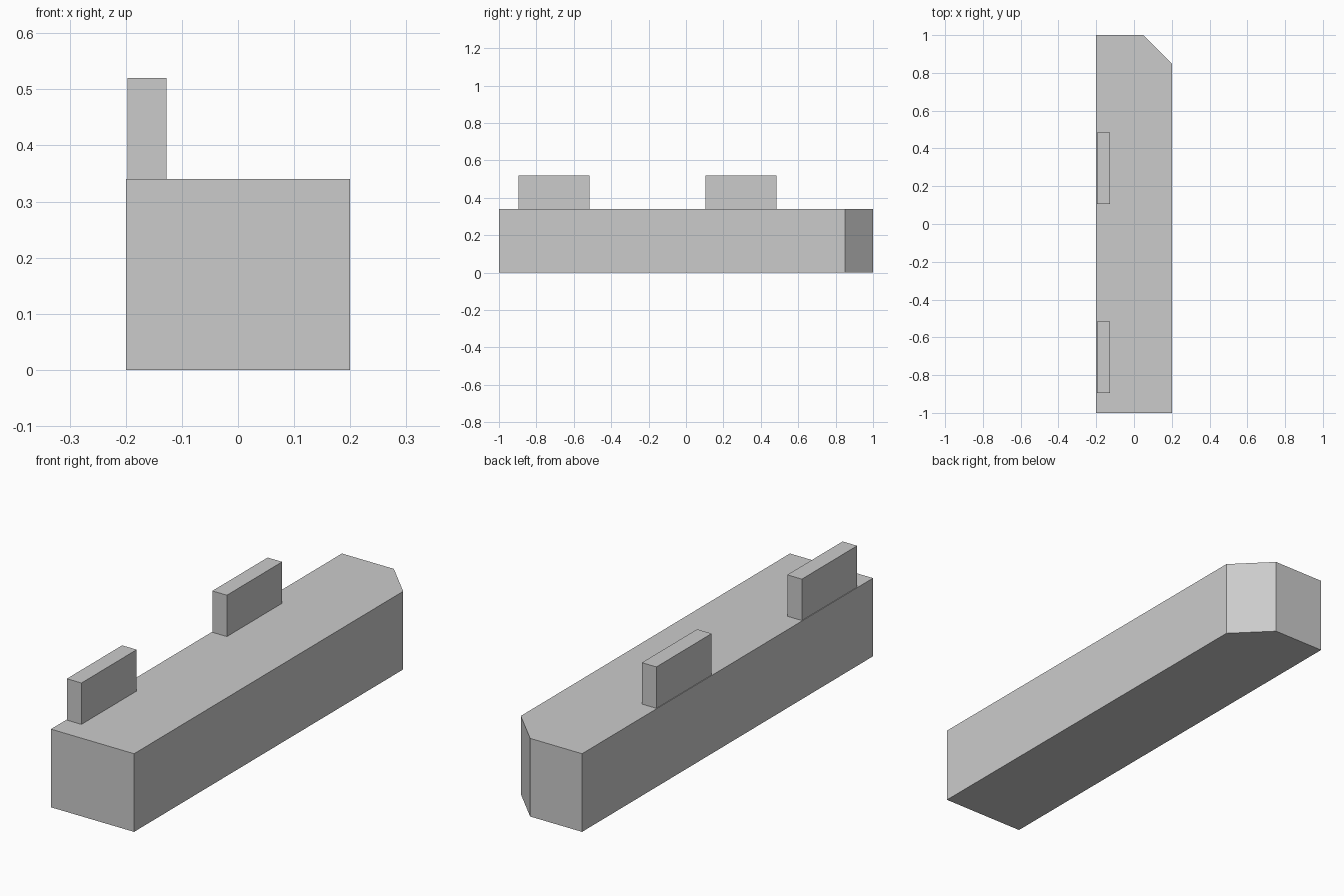
import bpy
import bmesh

cube = bpy.data.objects.get("Cube")
if cube:
    bpy.data.objects.remove(cube, do_unlink=True)

GREY = (0.6, 0.6, 0.6, 1.0)
grey = bpy.data.materials.new("plain grey")
grey.use_nodes = True
grey.diffuse_color = GREY
grey.node_tree.nodes["Principled BSDF"].inputs["Base Color"].default_value = GREY


def prism(name, outline, bottom, top):
    """Extrude a flat outline straight up into a solid."""
    bm = bmesh.new()
    base = bm.faces.new([bm.verts.new((x, y, bottom)) for x, y in outline])
    result = bmesh.ops.extrude_face_region(bm, geom=[base], use_keep_orig=True)
    raised = [v for v in result["geom"] if isinstance(v, bmesh.types.BMVert)]
    bmesh.ops.translate(bm, verts=raised, vec=(0, 0, top - bottom))
    bmesh.ops.recalc_face_normals(bm, faces=bm.faces)
    mesh = bpy.data.meshes.new(name)
    bm.to_mesh(mesh)
    bm.free()
    mesh.materials.append(grey)
    obj = bpy.data.objects.new(name, mesh)
    bpy.context.collection.objects.link(obj)
    return obj


# Long block with one clipped back corner
HEIGHT = 0.34
prism("main_block",
      [(-0.2, -1), (0.2, -1), (0.2, 0.85), (0.05, 1), (-0.2, 1)],
      0, HEIGHT)

# Two upright plates just inside the -x edge
X0, X1 = -0.197, -0.127
for name, y0, y1 in (("front_plate", -0.895, -0.515), ("back_plate", 0.105, 0.485)):
    prism(name, [(X0, y0), (X1, y0), (X1, y1), (X0, y1)], HEIGHT, 0.52)
